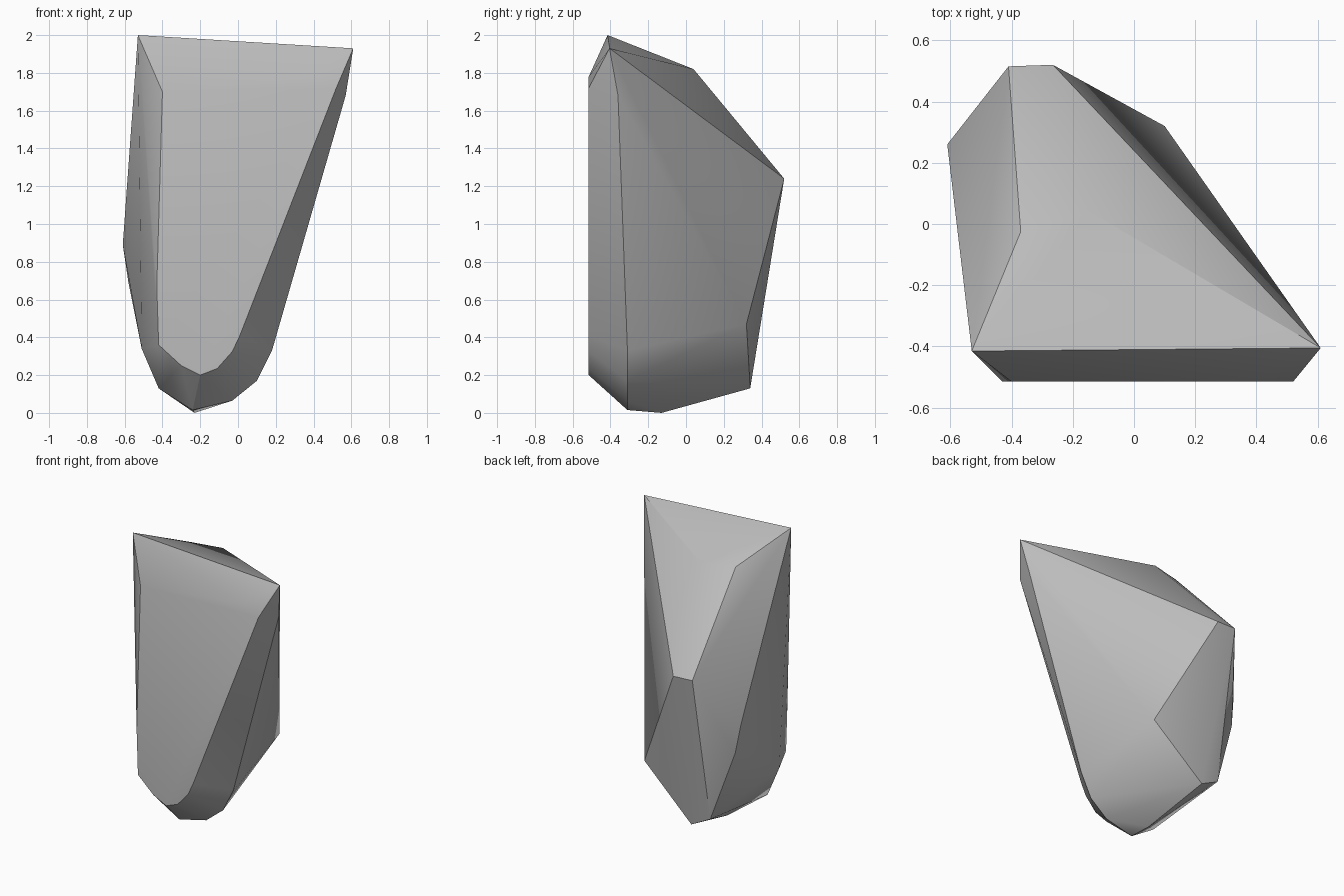
import bpy
import bmesh
import math

# Remove only the default object
default_cube = bpy.data.objects.get("Cube")
if default_cube:
    bpy.data.objects.remove(default_cube, do_unlink=True)


def make_material(name, colour):
    material = bpy.data.materials.new(name)
    material.use_nodes = True
    material.diffuse_color = colour
    shader = material.node_tree.nodes["Principled BSDF"]
    shader.inputs["Base Color"].default_value = colour
    return material


def profile(y, outline):
    """Place an outline of (x, z) pairs in the plane at depth y."""
    return [(x, y, z) for x, z in outline]


def make_hull(name, points, material):
    """Wrap a convex faceted stone around the given corners."""
    mesh = bpy.data.meshes.new(name)
    stone = bmesh.new()
    for point in points:
        stone.verts.new(point)
    hull = bmesh.ops.convex_hull(stone, input=stone.verts)
    loose = {item for item in hull["geom_interior"] + hull["geom_unused"]
             if isinstance(item, bmesh.types.BMVert)}
    bmesh.ops.delete(stone, geom=list(loose), context="VERTS")
    # Merge the flat triangles into single clean facets
    bmesh.ops.dissolve_limit(stone, angle_limit=math.radians(1),
                             verts=stone.verts, edges=stone.edges)
    bmesh.ops.recalc_face_normals(stone, faces=stone.faces)
    stone.to_mesh(mesh)
    stone.free()
    mesh.materials.append(material)
    rock = bpy.data.objects.new(name, mesh)
    bpy.context.collection.objects.link(rock)
    return rock


# Flat front facet, rounded at its foot
front_facet = profile(-.515, [
    (-.4, 1.7), (.38, 1.78), (.52, 1.72), (.01, .41), (-.03, .325), (-.11, .235),
    (-.2, .2), (-.3, .25), (-.42, .36), (-.43, .67)])

# Wider ring behind the front facet
chamfer_ring = profile(-.31, [
    (-.51, .34), (-.42, .13), (-.24, .015), (-.03, .065), (.1, .17), (.18, .33)])

# Sloping crown and the narrow ridge that runs down the back
crown = [(-.53, -.415, 2), (.61, -.405, 1.93), (.57, -.36, 1.68),
         (-.145, .04, 1.82), (-.37, -.025, 1.83)]
back_ridge = [(-.41, .515, 1.245), (-.265, .52, 1.24)]

# Side corners and the underside
side_corners = [(-.61, .26, .89), (-.58, .28, .69), (.1, .32, .47)]
underside = [(-.42, .33, .2), (-.28, .34, .13), (-.23, -.13, 0)]

stone_grey = make_material("stone grey", (.5, .5, .5, 1))
rock = make_hull("rock", front_facet + chamfer_ring + crown + back_ridge
                 + side_corners + underside, stone_grey)

# Soft facets, with the strong ridges kept sharp
bpy.ops.object.select_all(action="DESELECT")
rock.select_set(True)
bpy.context.view_layer.objects.active = rock
bpy.ops.object.shade_smooth_by_angle(angle=math.radians(30))
